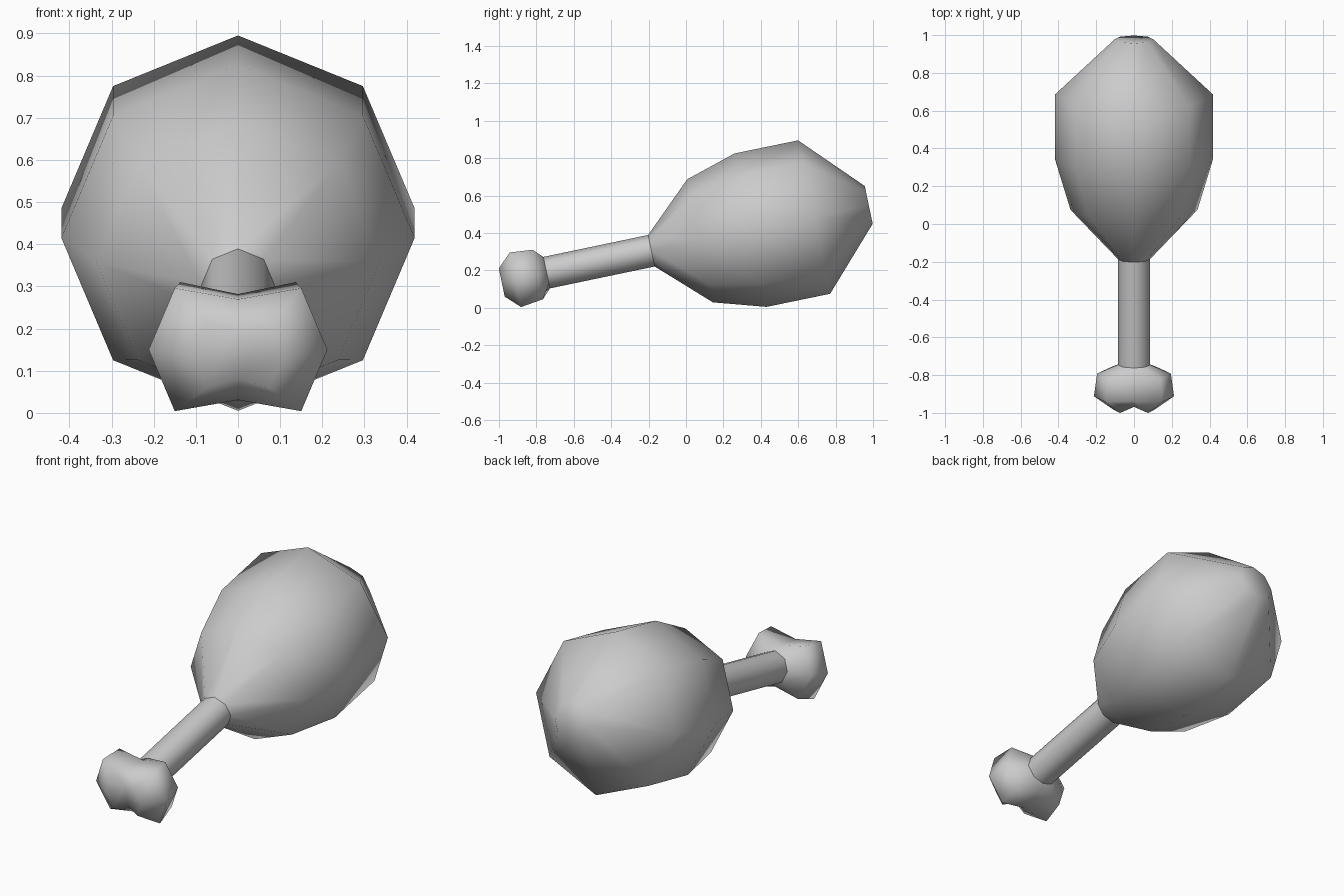
import bpy
from math import cos, sin, pi, radians
from mathutils import Vector

if "Cube" in bpy.data.objects:
    bpy.data.objects.remove(bpy.data.objects["Cube"])

TILT = radians(11.8)
AXIS = Vector((0, cos(TILT), sin(TILT)))
UP = Vector((0, -sin(TILT), cos(TILT)))


def octagon(r):
    return [(r * sin(i * pi / 4), r * cos(i * pi / 4), 0) for i in range(8)]


def lobed(w, dx, dz, notch, back=0):
    # two-lobed ring: side points w, lobe corners (dx, dz), pinched middle
    return [(0, notch, back), (dx, dz, 0), (w, 0, 0), (dx, -dz, 0),
            (0, -notch, back), (-dx, -dz, 0), (-w, 0, 0), (-dx, dz, 0)]


def loft(name, sections, cap=None):
    # sections: (centre y, centre z, ring of (across, up, along-axis) points)
    verts, faces = [], []
    for y, z, ring in sections:
        for a, u, s in ring:
            verts.append(Vector((a, y, z)) + UP * u + AXIS * s)
    for k in range(len(sections) - 1):
        for i in range(8):
            j = (i + 1) % 8
            faces.append((k * 8 + i, k * 8 + 8 + i, k * 8 + 8 + j, k * 8 + j))
    if cap:
        o = (len(sections) - 1) * 8
        for f in cap:
            faces.append(tuple(o + i for i in f))
    me = bpy.data.meshes.new(name)
    me.from_pydata(verts, [], faces)
    ob = bpy.data.objects.new(name, me)
    bpy.context.collection.objects.link(ob)
    # consistent outward normals
    import bmesh
    bm = bmesh.new()
    bm.from_mesh(me)
    bmesh.ops.recalc_face_normals(bm, faces=bm.faces)
    bm.to_mesh(me)
    bm.free()
    me.polygons.foreach_set("use_smooth", [True] * len(me.polygons))
    return ob


# Meat: eight-sided bulging body
loft("meat", [(y, z, octagon(r)) for y, z, r in [
    (-0.185, 0.305, 0.086), (0.075, 0.358, 0.336), (0.345, 0.415, 0.419),
    (0.685, 0.485, 0.419), (0.977, 0.55, 0.103)]], cap=[tuple(range(8))])

# Bone shaft
loft("bone_shaft", [(-0.185, 0.305, octagon(0.086)),
                    (-0.745, 0.188, octagon(0.086))])

# Bone knob: two rounded lobes with a groove between them
loft("bone_knob", [
    (-0.745, 0.188, octagon(0.086)),
    (-0.792, 0.178, lobed(0.195, 0.137, 0.135, 0.106)),
    (-0.912, 0.150, lobed(0.212, 0.150, 0.149, 0.122)),
    (-0.985, 0.135, lobed(0.106, 0.075, 0.077, 0.062, 0.03))],
    cap=[(0, 1, 2, 3, 4), (4, 5, 6, 7, 0)])
